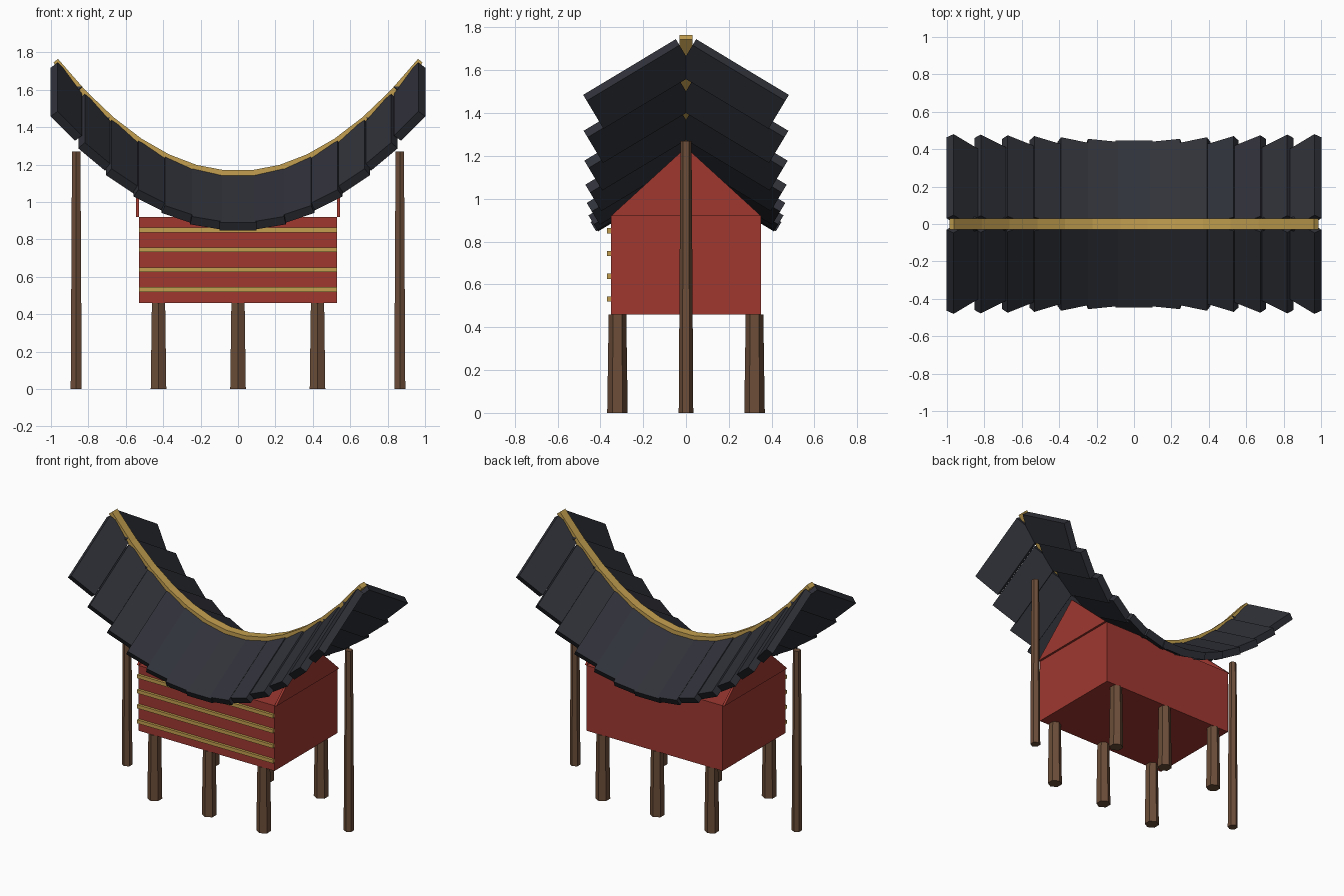
import bpy, bmesh, math
from mathutils import Matrix, Vector

if "Cube" in bpy.data.objects:
    bpy.data.objects.remove(bpy.data.objects["Cube"], do_unlink=True)


def material(name, rgb):
    m = bpy.data.materials.new(name)
    m.use_nodes = True
    m.diffuse_color = (*rgb, 1)
    m.node_tree.nodes["Principled BSDF"].inputs["Base Color"].default_value = (*rgb, 1)
    return m


SLATE = material("dark slate", (0.03, 0.032, 0.042))
RED = material("barn red", (0.35, 0.04, 0.03))
GOLD = material("ochre gold", (0.55, 0.35, 0.08))
WOOD = material("brown wood", (0.15, 0.075, 0.04))


def finish(bm, name, mat):
    bmesh.ops.recalc_face_normals(bm, faces=bm.faces)
    mesh = bpy.data.meshes.new(name)
    bm.to_mesh(mesh)
    bm.free()
    mesh.materials.append(mat)
    obj = bpy.data.objects.new(name, mesh)
    bpy.context.collection.objects.link(obj)
    return obj


def box(name, mat, size, matrix):
    bm = bmesh.new()
    bmesh.ops.create_cube(bm, size=1, matrix=matrix @ Matrix.Diagonal((*size, 1)))
    return finish(bm, name, mat)


def post(name, x, y, height, bottom, top):
    bm = bmesh.new()
    bmesh.ops.create_cone(bm, cap_ends=True, segments=6, radius1=bottom, radius2=top,
                          depth=height, matrix=Matrix.Translation((x, y, height / 2)))
    return finish(bm, name, WOOD)


def extrude(name, mat, outline, direction):
    """Closed solid from a planar outline pushed along a direction."""
    bm = bmesh.new()
    face = bm.faces.new([bm.verts.new(p) for p in outline])
    geom = bmesh.ops.extrude_face_region(bm, geom=[face])["geom"]
    verts = [g for g in geom if isinstance(g, bmesh.types.BMVert)]
    bmesh.ops.translate(bm, verts=verts, vec=direction)
    return finish(bm, name, mat)


# Saddle curve followed by the roof
SAG = 0.636
PITCH = math.radians(31)
STEP = 0.153


# Roof slabs: seven-step curve mirrored left/right and front/back
for i in range(-6, 7):
    x = i * STEP
    tilt = Matrix.Rotation(-math.atan(2 * SAG * x), 4, 'Y')
    for side, label in ((1, "back"), (-1, "front")):
        place = (Matrix.Translation((x, 0, 1.13 + SAG * x * x))
                 @ Matrix.Rotation(-side * PITCH, 4, 'X') @ tilt
                 @ Matrix.Translation((0, side * 0.2525, 0)))
        box(f"roof_slab_{label}_{i + 7}", SLATE, (0.2, 0.505, 0.05), place)

# Ridge cap: one curved strip
upper, lower = [], []
for i in range(14):
    x = -0.975 + 0.15 * i
    normal = Vector((-2 * SAG * x, 0, 1)).normalized() * 0.016
    centre = Vector((x, -0.03, 1.15 + SAG * x * x))
    upper.append(centre + normal)
    lower.append(centre - normal)
extrude("ridge_cap", GOLD, upper + lower[::-1], (0, 0.06, 0))

# House body
box("house_body", RED, (1.06, 0.7, 0.46), Matrix.Translation((0, 0, 0.69)))

# Gable plates
for s, label in ((1, "left"), (-1, "right")):
    x = s * 0.53
    extrude(f"gable_{label}", RED, [(x, -0.35, 0.92), (x, 0.35, 0.92), (x, 0, 1.24)],
            (s * 0.015, 0, 0))

# Front trim stripes
for i in range(4):
    box(f"trim_stripe_{i + 1}", GOLD, (1.06, 0.02, 0.025),
        Matrix.Translation((0, -0.358, 0.532 + 0.106 * i)))

# Stilts and tall ridge posts
for col in (-1, 0, 1):
    for row in (-1, 1):
        post(f"stilt_{col + 2}_{'front' if row < 0 else 'back'}",
             col * 0.425, row * 0.32, 0.46, 0.048, 0.041)
for s, label in ((1, "left"), (-1, "right")):
    post(f"ridge_post_{label}", s * 0.865, 0, 1.27, 0.034, 0.026)
